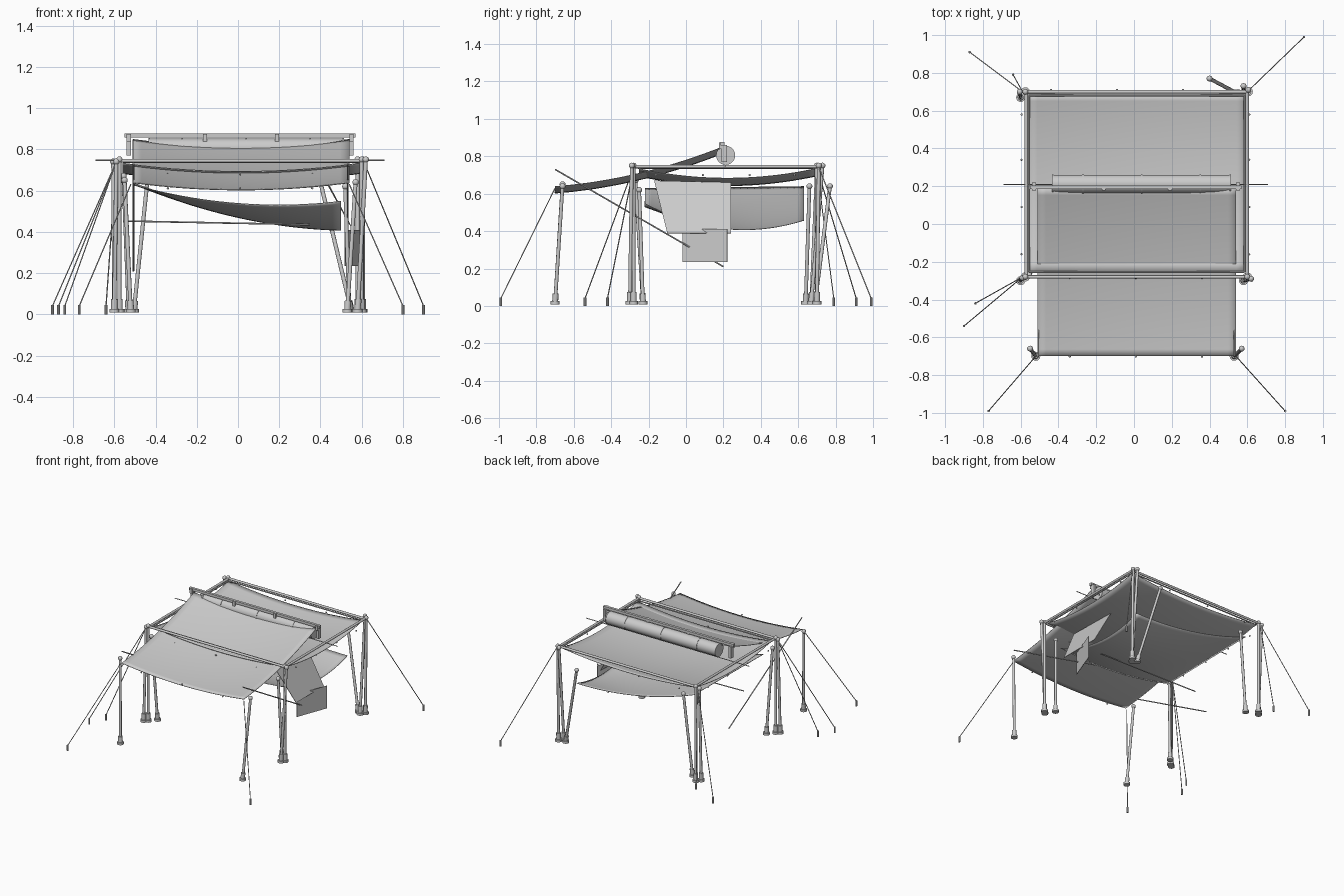
import bpy, bmesh, math
from mathutils import Vector

if "Cube" in bpy.data.objects:
    bpy.data.objects.remove(bpy.data.objects["Cube"])

GREY = bpy.data.materials.new("light_grey")
GREY.diffuse_color = (0.6, 0.6, 0.6, 1)
GREY.use_nodes = True
GREY.node_tree.nodes["Principled BSDF"].inputs["Base Color"].default_value = GREY.diffuse_color


def finish(bm, name, smooth=True):
    me = bpy.data.meshes.new(name)
    bm.to_mesh(me)
    bm.free()
    me.materials.append(GREY)
    ob = bpy.data.objects.new(name, me)
    bpy.context.collection.objects.link(ob)
    if smooth:
        for p in me.polygons:
            p.use_smooth = True
        me.set_sharp_from_angle(angle=math.radians(40))
    return ob


def tube(bm, a, b, r, n=12):
    a, b = Vector(a), Vector(b)
    d = b - a
    m = d.to_track_quat('Z', 'Y').to_matrix().to_4x4()
    m.translation = (a + b) / 2
    bmesh.ops.create_cone(bm, cap_ends=True, segments=n, radius1=r, radius2=r,
                          depth=d.length, matrix=m)


def ball(bm, c, r):
    s = bmesh.ops.create_uvsphere(bm, u_segments=10, v_segments=6, radius=r)
    bmesh.ops.translate(bm, verts=s["verts"], vec=Vector(c))


def box(bm, c, size):
    s = bmesh.ops.create_cube(bm, size=1)
    for v in s["verts"]:
        v.co = Vector([v.co[i] * size[i] + c[i] for i in range(3)])


def cloth(name, x0, x1, y0, y1, height, n=24):
    # sagging sheet, height given over its unit square
    bm = bmesh.new()
    rows = [[bm.verts.new((x0 + (x1 - x0) * i / n, y0 + (y1 - y0) * j / n,
                           height(i / n, j / n))) for i in range(n + 1)] for j in range(n + 1)]
    for j in range(n):
        for i in range(n):
            bm.faces.new((rows[j][i], rows[j][i + 1], rows[j + 1][i + 1], rows[j + 1][i]))
    ob = finish(bm, name)
    sol = ob.modifiers.new("thickness", 'SOLIDIFY')
    sol.thickness = 0.004
    return ob


def arc(t):
    return 4 * t * (1 - t)


# Three fabric sheets
def roof_z(u, v):
    return 0.735 - 0.04 * arc(u) - 0.05 * arc(v)


def awning_z(u, v):
    return 0.64 + 0.21 * v - 0.035 * arc(u) - 0.035 * arc(v)


def lower_z(u, v):
    left, right = 0.63 + 0.01 * v, 0.55 - 0.09 * v
    return left + (right - left) * u - 0.09 * u * arc(v) - 0.05 * arc(u)


cloth("roof_cloth", -0.56, 0.59, -0.25, 0.69, roof_z)
cloth("front_awning", -0.51, 0.54, -0.70, 0.19, awning_z)
cloth("lower_cloth", -0.51, 0.50, -0.22, 0.63, lower_z)

# Roof frame: rails with a thinner inner line
bm = bmesh.new()
corners = [(-0.57, -0.28), (0.60, -0.28), (0.60, 0.70), (-0.57, 0.70)]
for i in range(4):
    a, b = corners[i], corners[(i + 1) % 4]
    tube(bm, (*a, 0.745), (*b, 0.745), 0.009)
inner = [(-0.555, -0.255), (0.585, -0.255), (0.585, 0.68), (-0.555, 0.68)]
for i in range(4):
    a, b = inner[i], inner[(i + 1) % 4]
    tube(bm, (*a, 0.738), (*b, 0.738), 0.005, 8)
finish(bm, "roof_rails")

# Poles: foot x, y and head x, y, z
poles = [
    (-0.575, -0.28, -0.575, -0.28, 0.75), (-0.60, -0.30, -0.59, -0.285, 0.74),
    (-0.53, -0.23, -0.555, -0.27, 0.67),
    (0.60, -0.28, 0.60, -0.28, 0.75), (0.58, -0.30, 0.62, -0.29, 0.75),
    (0.54, -0.23, 0.52, -0.25, 0.62),
    (0.605, 0.70, 0.605, 0.71, 0.75), (0.58, 0.67, 0.58, 0.73, 0.75),
    (0.55, 0.69, 0.40, 0.77, 0.64),
    (-0.575, 0.70, -0.575, 0.70, 0.75), (-0.60, 0.67, -0.605, 0.70, 0.74),
    (-0.505, 0.64, -0.44, 0.66, 0.64),
    (-0.52, -0.70, -0.55, -0.66, 0.65), (0.53, -0.70, 0.57, -0.66, 0.64),
]
bm_p, bm_f, bm_h = bmesh.new(), bmesh.new(), bmesh.new()
for fx, fy, hx, hy, hz in poles:
    foot, head = Vector((fx, fy, 0.015)), Vector((hx, hy, hz))
    tube(bm_p, foot, head, 0.010)
    tube(bm_f, (fx, fy, 0.008), (fx, fy, 0.025), 0.024, 16)
    tube(bm_f, foot, foot.lerp(head, 0.08), 0.016)
    ball(bm_h, head, 0.016)
finish(bm_p, "poles")
finish(bm_f, "pole_feet")
finish(bm_h, "pole_heads")

# Guy ropes and ground stakes: start point and stake position
ropes = [
    (-0.59, 0.70, 0.74, -0.87, 0.91), (-0.59, 0.70, 0.74, -0.64, 0.79),
    (0.61, 0.71, 0.74, 0.90, 0.99), (-0.59, -0.28, 0.74, -0.84, -0.42),
    (-0.59, -0.28, 0.74, -0.90, -0.54),
    (-0.52, -0.70, 0.63, -0.77, -0.99), (0.54, -0.70, 0.63, 0.80, -0.99),
]
bm_r, bm_s = bmesh.new(), bmesh.new()
for ax, ay, az, sx, sy in ropes:
    tube(bm_r, (ax, ay, az), (sx, sy, 0.04), 0.003, 6)
    tube(bm_s, (sx, sy, 0), (sx, sy, 0.045), 0.007, 8)
finish(bm_r, "guy_ropes")
finish(bm_s, "ground_stakes")

# Roller with straps and end discs, held under a top bar
bm = bmesh.new()
tube(bm, (-0.43, 0.212, 0.805), (0.51, 0.212, 0.805), 0.048, 24)
for x in (-0.43, -0.27, 0.04, 0.35, 0.51):
    tube(bm, (x - 0.004, 0.212, 0.805), (x + 0.004, 0.212, 0.805), 0.051, 24)
finish(bm, "fabric_roller")

bm = bmesh.new()
box(bm, (0.01, 0.195, 0.867), (1.12, 0.02, 0.02))
for x in (-0.53, -0.16, 0.19, 0.55):
    box(bm, (x, 0.19, 0.857), (0.02, 0.026, 0.036))
for x in (-0.53, 0.55):
    box(bm, (x, 0.205, 0.815), (0.02, 0.03, 0.09))
finish(bm, "roller_bar", False)

# Cross rod, slanted side rods and low rod
bm = bmesh.new()
tube(bm, (-0.69, 0.21, 0.747), (0.71, 0.21, 0.747), 0.003, 8)
for x in (-0.507, 0.532):
    tube(bm, (x, -0.70, 0.73), (x, 0.20, 0.21), 0.004, 8)
tube(bm, (-0.53, 0.05, 0.452), (0.35, 0.05, 0.435), 0.004, 8)
finish(bm, "thin_rods")

# Hanging side panels
def panel(name, pts):
    bm = bmesh.new()
    bm.faces.new([bm.verts.new(p) for p in pts])
    ob = finish(bm, name, False)
    ob.modifiers.new("thickness", 'SOLIDIFY').thickness = 0.004


panel("tilted_side_panel", [(0.42, -0.17, 0.67), (0.57, -0.10, 0.39),
                            (0.57, 0.24, 0.39), (0.42, 0.24, 0.66)])
panel("low_side_panel", [(0.52, -0.02, 0.41), (0.52, -0.02, 0.235),
                         (0.61, 0.22, 0.235), (0.61, 0.22, 0.41)])

# Small toggles along the fabric edges
bm = bmesh.new()
for x in (-0.34, 0.01, 0.36):
    ball(bm, (x, -0.702, 0.612), 0.006)
    ball(bm, (x, -0.285, 0.68), 0.006)
    ball(bm, (x - 0.1, 0.71, 0.70), 0.006)
for y in (-0.16, 0.09, 0.34, 0.58):
    ball(bm, (-0.595, y, 0.70), 0.006)
    ball(bm, (0.61, y, 0.70), 0.006)
finish(bm, "edge_toggles")
